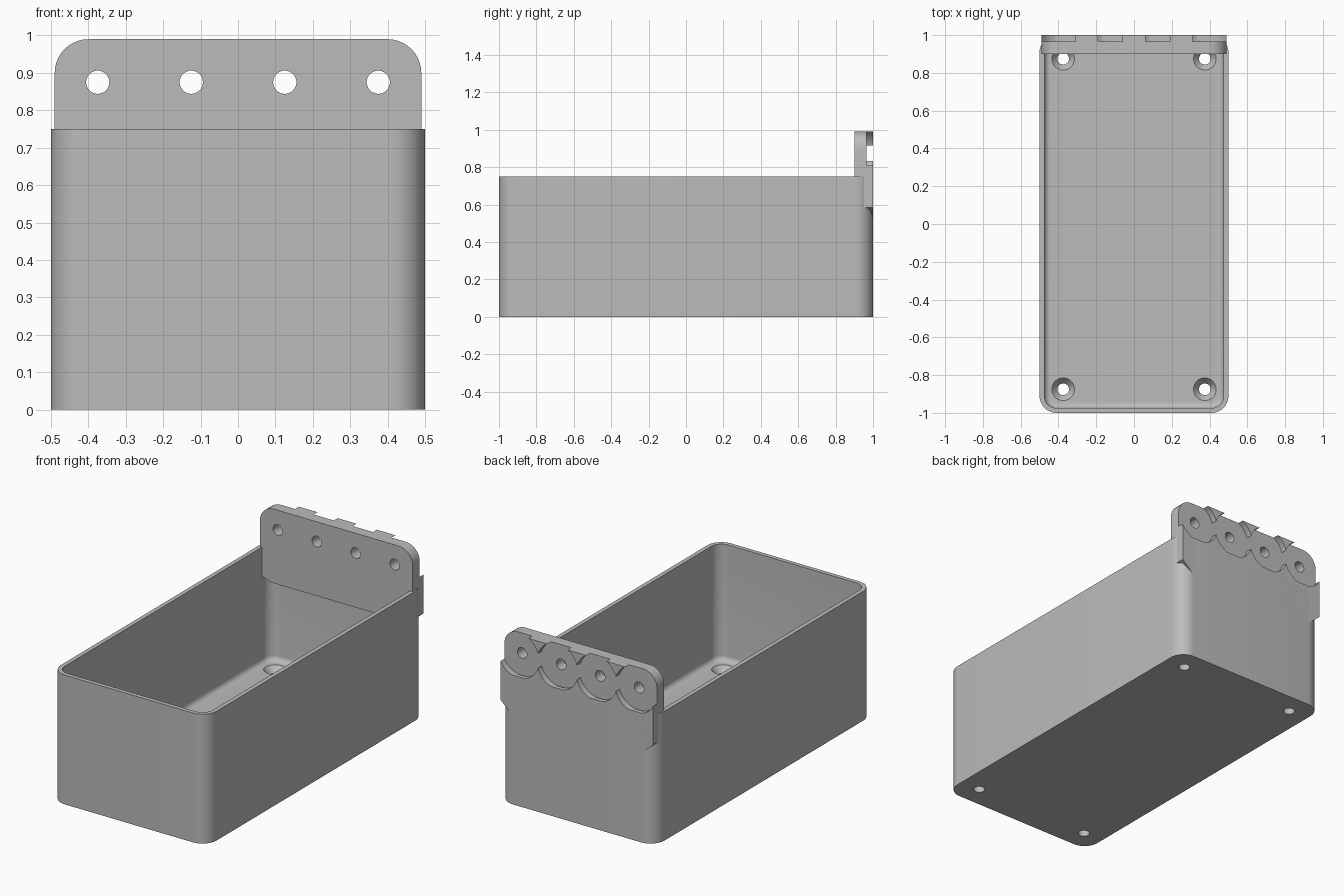
import bpy
import bmesh
from math import cos, sin, pi, radians

if "Cube" in bpy.data.objects:
    bpy.data.objects.remove(bpy.data.objects["Cube"], do_unlink=True)

grey = bpy.data.materials.new("plain_grey")
grey.use_nodes = True
GREY = (0.5, 0.5, 0.5, 1)
grey.diffuse_color = GREY
grey.node_tree.nodes["Principled BSDF"].inputs["Base Color"].default_value = GREY


def loft(name, rings):
    """Skin a stack of equal-length rings and cap both ends."""
    bm = bmesh.new()
    loops = [[bm.verts.new(p) for p in ring] for ring in rings]
    n = len(loops[0])
    for a, b in zip(loops, loops[1:]):
        for i in range(n):
            j = (i + 1) % n
            bm.faces.new((a[i], a[j], b[j], b[i]))
    bm.faces.new(loops[0][::-1])
    bm.faces.new(loops[-1])
    bmesh.ops.recalc_face_normals(bm, faces=bm.faces)
    mesh = bpy.data.meshes.new(name)
    bm.to_mesh(mesh)
    bm.free()
    mesh.materials.append(grey)
    obj = bpy.data.objects.new(name, mesh)
    bpy.context.collection.objects.link(obj)
    return obj


def rounded_rect(hx, hy, r, z, steps=10):
    """Horizontal rounded rectangle outline."""
    ring = []
    for k, (sx, sy) in enumerate(((1, 1), (-1, 1), (-1, -1), (1, -1))):
        for i in range(steps + 1):
            a = (k + i / steps) * pi / 2
            ring.append((sx * (hx - r) + r * cos(a), sy * (hy - r) + r * sin(a), z))
    return ring


def lathe(name, profile, place, n=48):
    """Round cutter from (radius, height) pairs; place maps it into position."""
    return loft(name, [[place(r * cos(2 * pi * i / n), r * sin(2 * pi * i / n), h)
                        for i in range(n)] for r, h in profile])


def activate(obj):
    bpy.ops.object.select_all(action='DESELECT')
    obj.select_set(True)
    bpy.context.view_layer.objects.active = obj


def cut(obj, cutter):
    cutter.hide_render = True
    mod = obj.modifiers.new("cut", 'BOOLEAN')
    mod.operation = 'DIFFERENCE'
    mod.solver = 'EXACT'
    mod.object = cutter
    activate(obj)
    bpy.ops.object.modifier_apply(modifier=mod.name)
    bpy.data.objects.remove(cutter, do_unlink=True)


# Open tray with thin walls and a filleted floor
HEIGHT, FLOOR, WALL, CORNER, FILLET = 0.75, 0.075, 0.025, 0.09, 0.03
rings = [rounded_rect(0.5, 1, CORNER, 0), rounded_rect(0.5, 1, CORNER, HEIGHT),
         rounded_rect(0.5 - WALL, 1 - WALL, CORNER - WALL, HEIGHT)]
for i in range(7):
    a = i / 6 * pi / 2
    d = WALL + FILLET * (1 - cos(a))
    rings.append(rounded_rect(0.5 - d, 1 - d, CORNER - d, FLOOR + FILLET * (1 - sin(a))))
tray = loft("tray", rings)

# Countersunk screw holes in the floor
HOLE, SINK = 0.031, 0.06
for sx in (-1, 1):
    for sy in (-1, 1):
        cut(tray, lathe("screw_cutter",
                        [(HOLE, -0.05), (HOLE, FLOOR - 0.035), (SINK, FLOOR), (SINK, FLOOR + 0.01)],
                        lambda u, v, h: (sx * 0.375 + u, sy * 0.875 + v, h)))

# Back plate outline: rounded top corners, tapered lower corners
HALF, TOP, ROUND = 0.49, 0.99, 0.09
half = [(0.41, 0.515), (HALF, 0.585)]
for i in range(11):
    a = i / 10 * pi / 2
    half.append((HALF - ROUND + ROUND * cos(a), TOP - ROUND + ROUND * sin(a)))
outline = half + [(-x, z) for x, z in reversed(half)]
back_plate = loft("back_plate", [[(x, 0.9, max(z, 0.56)) for x, z in outline],
                                 [(x, 1, z) for x, z in outline]])

# Bolt holes with overlapping round recesses on the rear face
for x in (-0.375, -0.125, 0.125, 0.375):
    place = lambda u, v, h: (x + u, h, 0.875 + v)
    cut(back_plate, lathe("recess_cutter", [(0.132, 0.965), (0.132, 1.05)], place, 64))
    cut(back_plate, lathe("bolt_cutter", [(HOLE, 0.85), (HOLE, 1.05)], place))

for part in (tray, back_plate):
    activate(part)
    bpy.ops.object.shade_smooth_by_angle(angle=radians(30))
